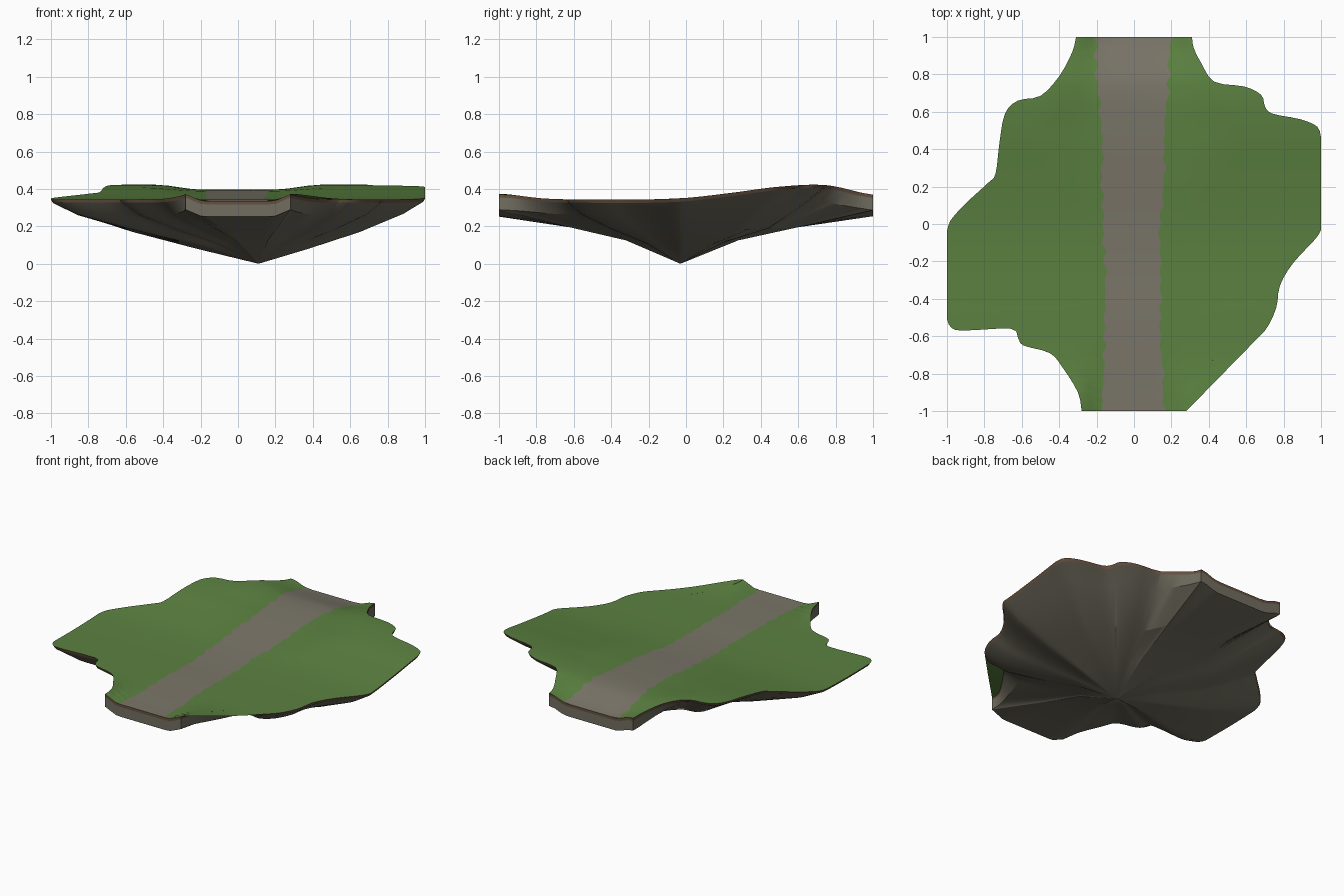
import bpy
import bmesh
import math
import random
from mathutils import Vector

random.seed(4)
cube = bpy.data.objects.get("Cube")
if cube:
    bpy.data.objects.remove(cube, do_unlink=True)


def material(name, colour):
    mat = bpy.data.materials.new(name)
    mat.use_nodes = True
    mat.diffuse_color = (*colour, 1)
    bsdf = mat.node_tree.nodes["Principled BSDF"]
    bsdf.inputs["Base Color"].default_value = (*colour, 1)
    bsdf.inputs["Roughness"].default_value = 0.9
    return mat


grass = material("grass green", (0.105, 0.22, 0.052))
gravel = material("path grey", (0.195, 0.18, 0.14))
soil = material("soil brown", (0.13, 0.08, 0.05))
rock = material("rock grey", (0.165, 0.155, 0.115))


def hermite(p0, p1, p2, p3, t):
    """Smooth blend from p1 to p2, with slopes taken from the neighbours."""
    m1, m2 = (p2 - p0) * 0.5, (p3 - p1) * 0.5
    a = p1 * 2 - p2 * 2 + m1 + m2
    b = p2 * 3 - p1 * 3 - m1 * 2 - m2
    return ((a * t + b) * t + m1) * t + p1


def sample(table, y):
    """Read a table of evenly spaced values along y from -1 to 1."""
    last = len(table) - 1
    f = min(max((y + 1) / 2 * last, 0), last)
    i = min(int(f), last - 1)
    return hermite(table[max(i - 1, 0)], table[i], table[i + 1],
                   table[min(i + 2, last)], f - i)


# Ground height along y, and how far the road sinks into it
GROUND = [.375, .348, .344, .343, .352, .38, .412, .42, .37]
SINK = [.04, .008, 0, 0, 0, .008, .022, .028, .033]


def height(x, y):
    wide = 0.3 + 0.25 * max(0, 1 - abs(y - 0.5) / 0.5)
    t = min(max((abs(x) - 0.18) / (wide - 0.18), 0), 1)
    t = t * t * (3 - 2 * t)
    return sample(GROUND, y) - sample(SINK, y) * (1 - t)


# Shore line, counter-clockwise from the front edge
SHORE = [
    (-.28, -1), (.28, -1), (.29, -.93), (.35, -.83), (.5, -.635),
    (.61, -.635), (.7, -.57), (.76, -.45), (.78, -.33), (.85, -.21),
    (.97, -.08), (1, -.03), (1, .46), (.98, .52), (.89, .56), (.74, .59),
    (.7, .63), (.68, .69), (.59, .735), (.43, .76), (.36, .86), (.32, .94),
    (.31, 1), (-.31, 1), (-.33, .92), (-.4, .79), (-.5, .685), (-.62, .66),
    (-.69, .59), (-.72, .43), (-.74, .27), (-.78, .22), (-.9, .11),
    (-.98, .02), (-1, -.04), (-1, -.51), (-.98, -.55), (-.92, -.57),
    (-.66, -.56), (-.62, -.61), (-.59, -.65), (-.45, -.69), (-.38, -.77),
    (-.3, -.9)]


def shore_curve():
    pts = [Vector(p) for p in SHORE]
    n, out = len(pts), []

    def straight(a, b):
        return (b - a).length > 0.4

    for i in range(n):
        p0, p1, p2, p3 = (pts[(i + k) % n] for k in (-1, 0, 1, 2))
        if straight(p1, p2):
            out += [p1.lerp(p2, k / 14) for k in range(14)]
            continue
        p0 = p1 if straight(p0, p1) else p0
        p3 = p2 if straight(p2, p3) else p3
        out += [hermite(p0, p1, p2, p3, k / 3) for k in range(3)]
    return [(max(-1, min(1, p.x)), max(-1, min(1, p.y))) for p in out]


def finish(bm, name, mats, angle):
    mesh = bpy.data.meshes.new(name)
    bm.to_mesh(mesh)
    bm.free()
    obj = bpy.data.objects.new(name, mesh)
    bpy.context.collection.objects.link(obj)
    for mat in mats:
        mesh.materials.append(mat)
    bpy.ops.object.select_all(action='DESELECT')
    obj.select_set(True)
    bpy.context.view_layer.objects.active = obj
    bpy.ops.object.shade_smooth_by_angle(angle=math.radians(angle))


shore = shore_curve()

# Land surface: filled shore line cut into a grid
bm = bmesh.new()
bm.faces.new([bm.verts.new((x, y, 0)) for x, y in shore])
bmesh.ops.triangulate(bm, faces=bm.faces[:])
ROAD, REACH, STEP = 0.17, 0.07, 0.05
columns = [0, ROAD - REACH, ROAD, ROAD + REACH]
columns += [0.3 + 0.07 * k for k in range(10)]
cuts = [((s * x, 0, 0), (1, 0, 0)) for x in columns for s in (-1, 1)]
cuts += [((0, k * STEP, 0), (0, 1, 0)) for k in range(-19, 20)]
for point, normal in cuts:
    bmesh.ops.bisect_plane(bm, geom=bm.verts[:] + bm.edges[:] + bm.faces[:],
                           plane_co=point, plane_no=normal, dist=1e-5)

# Road faces, chosen before the road edges are made ragged
for f in bm.faces:
    f.material_index = int(abs(f.calc_center_median().x) < ROAD)

EDGES = {-1: [.17, .16, .155, .155, .165, .17, .17, .195, .205],
         1: [.16, .15, .14, .14, .14, .16, .165, .185, .195]}
ragged = {s: [random.uniform(0, .014) * (-1) ** k for k in range(42)]
          for s in EDGES}
for v in bm.verts:
    x, y = v.co.x, v.co.y
    side = 1 if x > 0 else -1
    near = max(0, 1 - abs(abs(x) - ROAD) / REACH)
    if near:
        f = (y + 1) / STEP
        k = min(max(int(f), 0), 40)
        a, b = ragged[side][k:k + 2]
        shift = sample(EDGES[side], y) - ROAD + a + (b - a) * (f - k)
        v.co.x += side * shift * near
    v.co.z = height(v.co.x, y)
bmesh.ops.recalc_face_normals(bm, faces=bm.faces[:])
if sum(f.normal.z for f in bm.faces) < 0:
    bmesh.ops.reverse_faces(bm, faces=bm.faces[:])
finish(bm, "land_surface", [grass, gravel], 60)

# Soil band, rock wall and cone below
APEX = Vector((0.11, -0.03, 0))


def ring(bm, level):
    verts = []
    for x, y in shore:
        h = height(x, y)
        end = min(max((abs(y) - 0.7) / 0.25, 0), 1)
        lean = 0.87 + 0.13 * end
        scale, z = [(1, h), (1 - 0.01 * (1 - end), h - 0.018),
                    (lean, h - 0.083),
                    (0.61, 0.17 + 0.025 * abs(y)),
                    (0.3, 0.08 + 0.045 * abs(y))][level]
        flat = APEX.lerp(Vector((x, y, 0)), scale)
        verts.append(bm.verts.new((flat.x, flat.y, z)))
    return verts


def bridge(bm, upper, lower):
    n = len(upper)
    for i in range(n):
        j = (i + 1) % n
        bm.faces.new((upper[j], upper[i], lower[i], lower[j]))


bm = bmesh.new()
bridge(bm, ring(bm, 0), ring(bm, 1))
finish(bm, "soil_band", [soil], 30)

bm = bmesh.new()
rings = [ring(bm, level) for level in range(1, 5)]
for upper, lower in zip(rings, rings[1:]):
    bridge(bm, upper, lower)
tip = bm.verts.new(APEX)
for a, b in zip(rings[-1], rings[-1][1:] + rings[-1][:1]):
    bm.faces.new((b, a, tip))
finish(bm, "rock_underside", [rock], 20)
